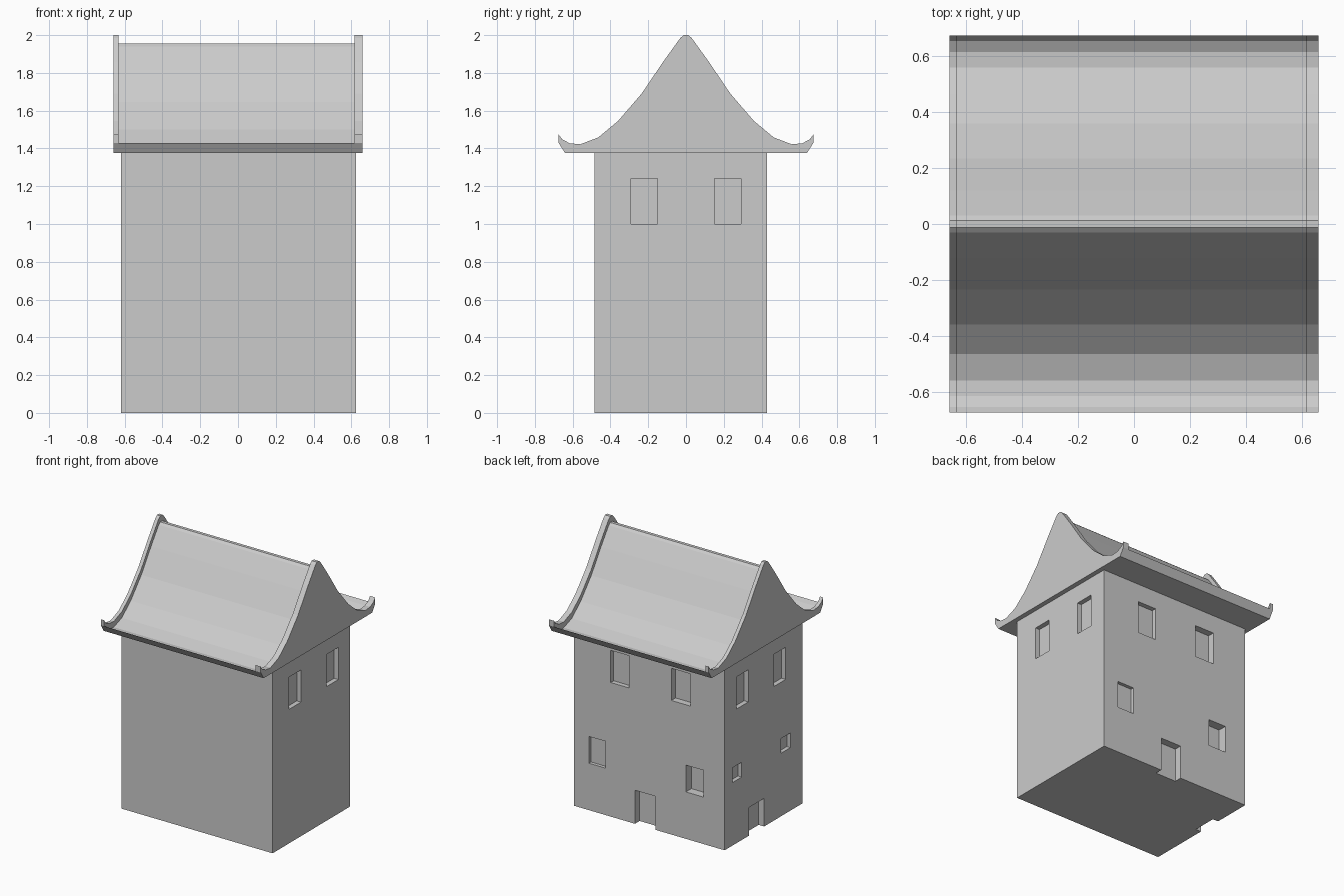
import bpy, bmesh
from mathutils import Vector

default = bpy.data.objects.get("Cube")
if default:
    bpy.data.objects.remove(default)

grey = bpy.data.materials.new("plain_grey")
grey.use_nodes = True
grey.diffuse_color = (0.6, 0.6, 0.6, 1)
grey.node_tree.nodes["Principled BSDF"].inputs["Base Color"].default_value = grey.diffuse_color


def finish(name, bm):
    bmesh.ops.recalc_face_normals(bm, faces=bm.faces)
    mesh = bpy.data.meshes.new(name)
    bm.to_mesh(mesh)
    bm.free()
    mesh.materials.append(grey)
    obj = bpy.data.objects.new(name, mesh)
    bpy.context.scene.collection.objects.link(obj)
    return obj


def add_box(bm, low, high):
    low, high = Vector(low), Vector(high)
    made = bmesh.ops.create_cube(bm, size=1)["verts"]
    bmesh.ops.scale(bm, vec=high - low, verts=made)
    bmesh.ops.translate(bm, vec=(low + high) / 2, verts=made)


def extrude_profile(name, points, x0, x1):
    """Extrude a closed (y, z) outline along x."""
    bm = bmesh.new()
    face = bm.faces.new([bm.verts.new((x0, y, z)) for y, z in points])
    side = bmesh.ops.extrude_face_region(bm, geom=[face])["geom"]
    bmesh.ops.translate(bm, vec=(x1 - x0, 0, 0),
                        verts=[v for v in side if isinstance(v, bmesh.types.BMVert)])
    return finish(name, bm)


# Wall block
LEFT, RIGHT, FRONT, BACK, EAVE = -0.62, 0.625, -0.485, 0.43, 1.375
bm = bmesh.new()
add_box(bm, (LEFT, FRONT, 0), (RIGHT, BACK, EAVE))
walls = finish("walls", bm)

# Openings: (start, end, bottom, top, depth) along each wall
OUT = 0.1
back_openings = [
    (0.17, 0.32, 1.0, 1.24, 0.035), (-0.34, -0.18, 1.0, 1.24, 0.05),
    (0.365, 0.5, 0.35, 0.55, 0.025), (-0.445, -0.3, 0.35, 0.55, 0.065),
    (-0.05, 0.12, -OUT, 0.25, 0.055),
]
upper_side = [(-0.29, -0.15, 1.0, 1.24, 0.035), (0.15, 0.29, 1.0, 1.24, 0.035)]
left_openings = upper_side + [
    (-0.345, -0.235, 0.47, 0.58, 0.03), (0.23, 0.335, 0.47, 0.58, 0.03),
    (-0.035, 0.145, -OUT, 0.21, 0.045),
]
bm = bmesh.new()
for a, b, z0, z1, d in back_openings:
    add_box(bm, (a, BACK - d, z0), (b, BACK + OUT, z1))
for a, b, z0, z1, d in left_openings:
    add_box(bm, (LEFT - OUT, a, z0), (LEFT + d, b, z1))
for a, b, z0, z1, d in upper_side:
    add_box(bm, (RIGHT - d, a, z0), (RIGHT + OUT, b, z1))
cutter = finish("opening_cutter", bm)
cutter.hide_render = True

cut = walls.modifiers.new("openings", 'BOOLEAN')
cut.operation = 'DIFFERENCE'
cut.solver = 'EXACT'
cut.object = cutter
bpy.context.view_layer.update()
carved = bpy.data.meshes.new_from_object(
    walls.evaluated_get(bpy.context.evaluated_depsgraph_get()))
walls.modifiers.clear()
walls.data = carved
bpy.data.objects.remove(cutter)

# Curved roof outline, eave tip to ridge
slope = [(0.675, 1.475), (0.655, 1.448), (0.615, 1.427), (0.56, 1.422), (0.465, 1.458),
         (0.36, 1.545), (0.235, 1.69), (0.12, 1.86), (0.03, 1.985), (0.012, 2.0)]
top = [(-y, z) for y, z in slope] + slope[::-1]
base = [(0.675, 1.43), (0.64, EAVE), (-0.64, EAVE), (-0.675, 1.43)]

# Raised gable at each end
extrude_profile("right_gable", top + base, 0.617, 0.66)
extrude_profile("left_gable", top + base, -0.66, -0.633)

# Sunken roof between the gables
sunken = [(y, max(z - 0.045, EAVE + 0.004)) for y, z in top]
extrude_profile("roof", sunken + base[1:3], -0.633, 0.617)
